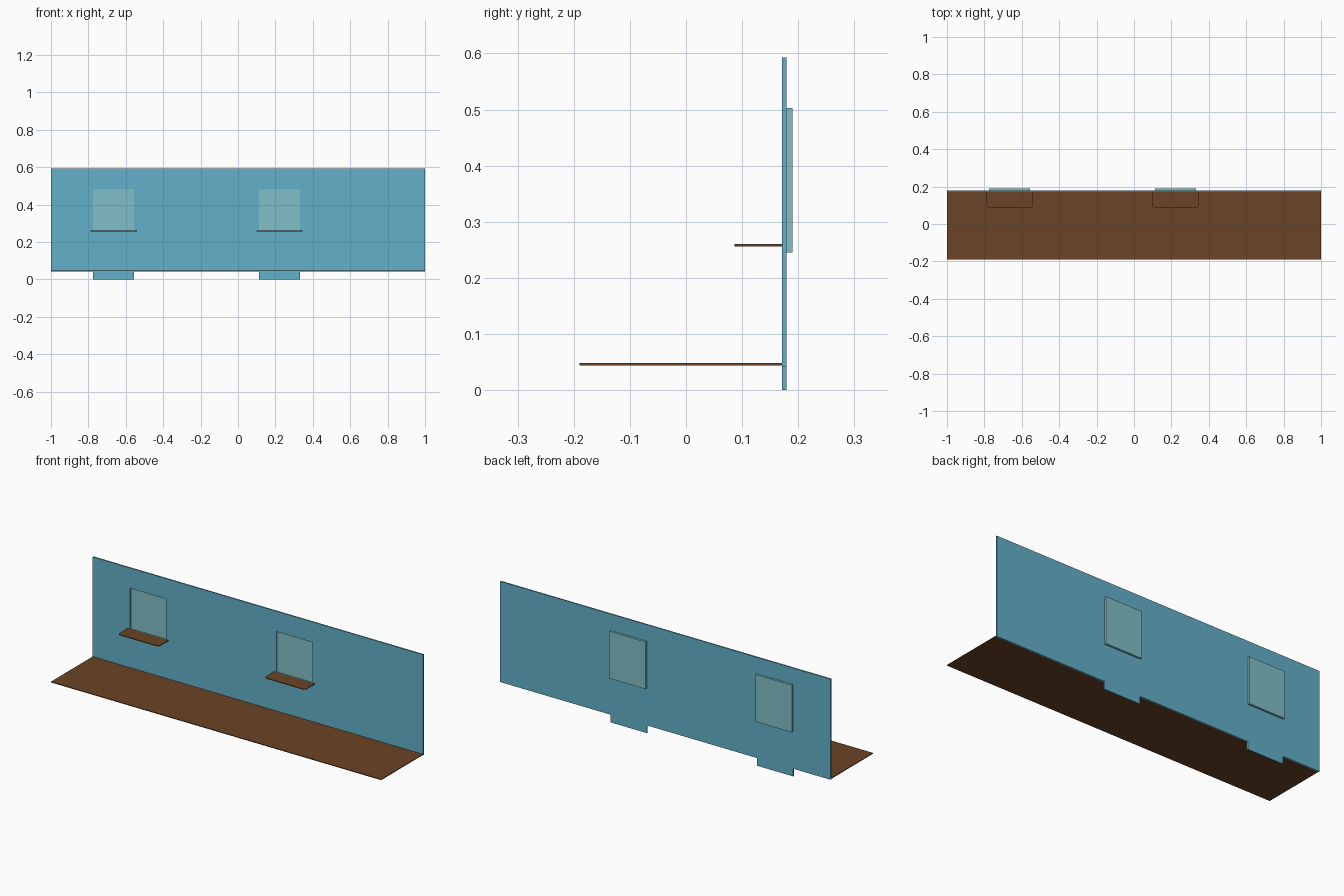
import bpy, bmesh, math

if "Cube" in bpy.data.objects:
    bpy.data.objects.remove(bpy.data.objects["Cube"])


def material(name, rgb):
    m = bpy.data.materials.new(name)
    lin = [c / 12.92 if c <= 0.04045 else ((c + 0.055) / 1.055) ** 2.4 for c in rgb]
    m.diffuse_color = (*lin, 1)
    m.use_nodes = True
    m.node_tree.nodes["Principled BSDF"].inputs["Base Color"].default_value = m.diffuse_color
    return m


BLUE = material("wall_blue", (0.39, 0.69, 0.79))
GLASS = material("pane_teal", (0.50, 0.75, 0.78))
BROWN = material("wood_brown", (0.42, 0.265, 0.15))


def finish(name, bm, mat):
    bmesh.ops.recalc_face_normals(bm, faces=bm.faces)
    mesh = bpy.data.meshes.new(name)
    bm.to_mesh(mesh)
    bm.free()
    mesh.materials.append(mat)
    obj = bpy.data.objects.new(name, mesh)
    bpy.context.collection.objects.link(obj)
    return obj


def extrude(bm, vec):
    out = bmesh.ops.extrude_face_region(bm, geom=bm.faces[:])
    moved = [v for v in out["geom"] if isinstance(v, bmesh.types.BMVert)]
    bmesh.ops.translate(bm, verts=moved, vec=vec)


def box(name, x0, x1, y0, y1, z0, z1, mat):
    bm = bmesh.new()
    bm.faces.new([bm.verts.new(p) for p in
                  ((x0, y0, z0), (x1, y0, z0), (x1, y1, z0), (x0, y1, z0))])
    extrude(bm, (0, 0, z1 - z0))
    return finish(name, bm, mat)


WINDOWS = {"left": (-0.774, -0.555), "right": (0.112, 0.332)}
WALL_FRONT, WALL_BACK = 0.171, 0.179

# Wall: grid of cells, open at the windows, with tabs only under the windows
xs = [-1, *WINDOWS["left"], *WINDOWS["right"], 1]
zs = [0, 0.042, 0.258, 0.482, 0.593]
bm = bmesh.new()
grid = [[bm.verts.new((x, WALL_FRONT, z)) for z in zs] for x in xs]
for i in range(len(xs) - 1):
    window_column = i in (1, 3)
    for j in range(len(zs) - 1):
        if (j == 0 and not window_column) or (j == 2 and window_column):
            continue
        bm.faces.new((grid[i][j], grid[i + 1][j], grid[i + 1][j + 1], grid[i][j + 1]))
bmesh.ops.delete(bm, geom=[v for v in bm.verts if not v.link_faces], context='VERTS')
extrude(bm, (0, WALL_BACK - WALL_FRONT, 0))
finish("wall", bm, BLUE)

# Floor
box("floor", -1, 1, -0.19, 0.175, 0.044, 0.048, BROWN)

# Window panes behind the openings, and sills with rounded front corners
for side, (x0, x1) in WINDOWS.items():
    box(f"{side}_window_pane", x0, x1, WALL_BACK, 0.19, 0.245, 0.503, GLASS)
    a, b, front, r = x0 - 0.014, x1 + 0.014, 0.086, 0.016
    outline = [(b, WALL_FRONT), (a, WALL_FRONT)]
    for cx, start in ((a + r, 180), (b - r, 270)):
        for k in range(5):
            t = math.radians(start + k * 22.5)
            outline.append((cx + r * math.cos(t), front + r + r * math.sin(t)))
    bm = bmesh.new()
    bm.faces.new([bm.verts.new((x, y, 0.256)) for x, y in outline])
    extrude(bm, (0, 0, 0.004))
    finish(f"{side}_window_sill", bm, BROWN)
